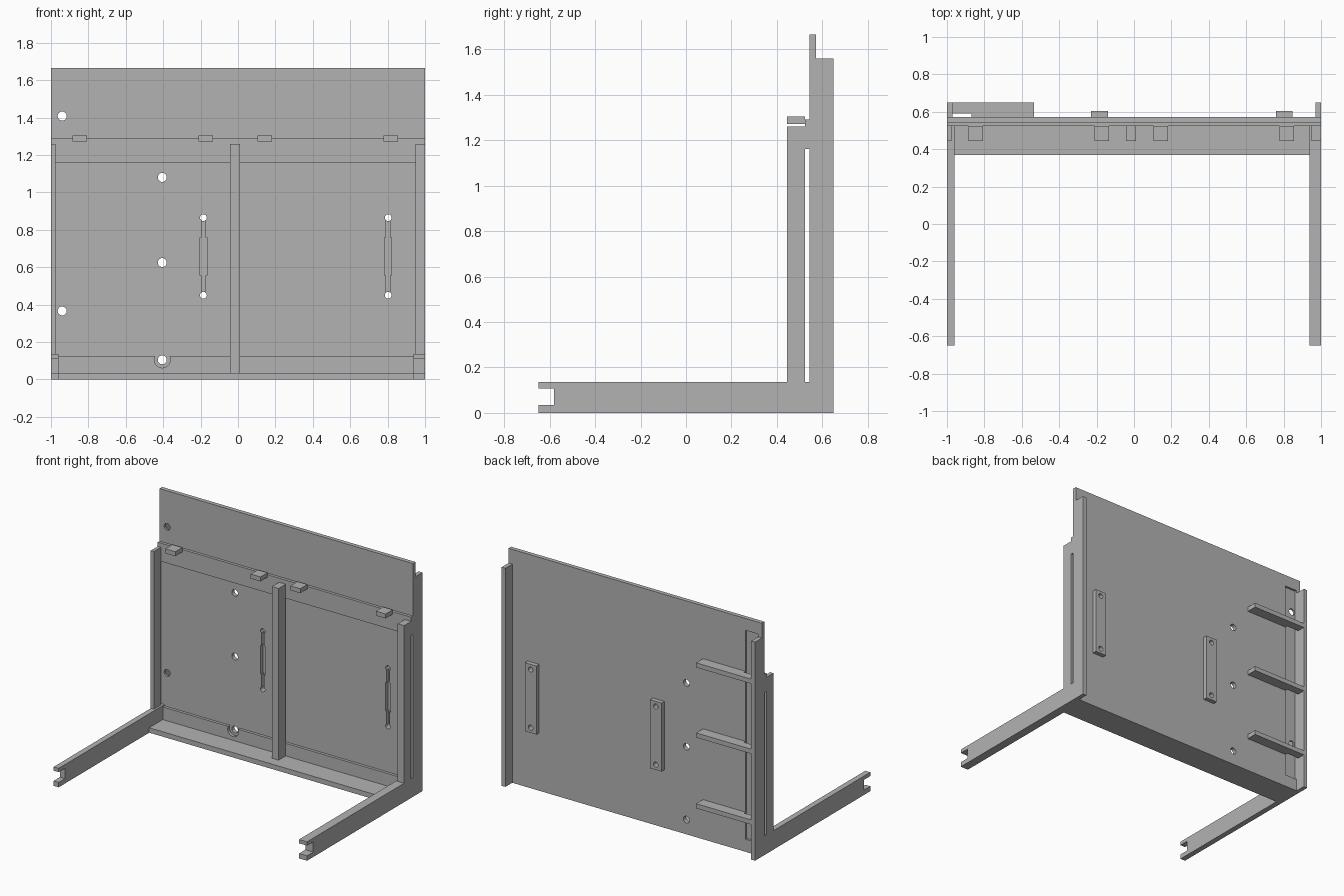
import bpy, bmesh
from mathutils import Matrix, Vector

cube = bpy.data.objects.get("Cube")
if cube:
    bpy.data.objects.remove(cube, do_unlink=True)

grey = bpy.data.materials.new("plain grey")
grey.use_nodes = True
COLOUR = (0.45, 0.45, 0.45, 1)
grey.diffuse_color = COLOUR
grey.node_tree.nodes["Principled BSDF"].inputs["Base Color"].default_value = COLOUR


def finish(name, bm):
    bmesh.ops.recalc_face_normals(bm, faces=bm.faces)
    mesh = bpy.data.meshes.new(name)
    bm.to_mesh(mesh)
    bm.free()
    mesh.materials.append(grey)
    ob = bpy.data.objects.new(name, mesh)
    bpy.context.collection.objects.link(ob)
    return ob


def box(name, x, y, z):
    bm = bmesh.new()
    bmesh.ops.create_cube(bm, size=1)
    for v in bm.verts:
        v.co = [lo + (c + 0.5) * (hi - lo) for c, (lo, hi) in zip(v.co, (x, y, z))]
    return finish(name, bm)


def prism(name, points, depth):
    """Extrude an outline of 3D points along a depth vector."""
    bm = bmesh.new()
    face = bm.faces.new([bm.verts.new(p) for p in points])
    top = bmesh.ops.extrude_face_region(bm, geom=[face])["geom"]
    verts = [g for g in top if isinstance(g, bmesh.types.BMVert)]
    bmesh.ops.translate(bm, verts=verts, vec=Vector(depth))
    return finish(name, bm)


def rod(x, z, r):
    """Round cutter running front to back."""
    bm = bmesh.new()
    bmesh.ops.create_cone(bm, cap_ends=True, segments=32, radius1=r, radius2=r, depth=0.6,
                          matrix=Matrix.Translation((x, 0.55, z)) @ Matrix.Rotation(1.570796, 4, 'X'))
    return finish("cutter", bm)


def cut(target, cutter):
    cutter.hide_render = True
    mod = target.modifiers.new("cut", 'BOOLEAN')
    mod.operation, mod.solver, mod.object = 'DIFFERENCE', 'EXACT', cutter
    bpy.context.view_layer.objects.active = target
    bpy.ops.object.modifier_apply(modifier=mod.name)
    bpy.data.objects.remove(cutter, do_unlink=True)


BAR, FRONT, BACK, REAR = 0.523, 0.543, 0.573, 0.65   # depth layers
POST = 0.444
HOLE, SCREW = 0.024, 0.018
HANDLES = (-0.185, 0.803)
HANDLE_Z = (0.45, 0.865)

# Main panel with through holes, a recessed strip and handle slots
panel = box("main_panel", (-1, 1), (FRONT, BACK), (0, 1.665))
cut(panel, box("cutter", (-0.97, -0.87), (0.558, 0.7), (0.09, 1.58)))
for x, z in ((-0.94, 1.408), (-0.94, 0.366), (-0.405, 1.08), (-0.405, 0.625), (-0.405, 0.105)):
    cut(panel, rod(x, z, HOLE))
for x in HANDLES:
    cut(panel, box("cutter", (x - 0.011, x + 0.011), (0.3, 0.8), HANDLE_Z))
    cut(panel, box("cutter", (x - 0.019, x + 0.019), (0.3, 0.8), (0.555, 0.76)))
    for z in HANDLE_Z:
        cut(panel, rod(x, z, SCREW))

# Backing plates behind the handle slots
for x in HANDLES:
    plate = box("handle_backing_plate", (x - 0.045, x + 0.045), (BACK, 0.605), (0.413, 0.902))
    for z in HANDLE_Z:
        cut(plate, rod(x, z, SCREW))

# Cross bars on the front of the panel
box("upper_bar", (-1, 1), (BAR, FRONT), (1.16, 1.29))
lower = box("lower_bar", (-0.96, 0.937), (BAR, FRONT), (0.035, 0.125))
cut(lower, rod(-0.405, 0.105, 0.043))

# Floor ledge
box("floor_ledge", (-0.96, 0.937), (0.37, FRONT), (0, 0.035))

# Each side: notched floor arm, upright post and rear flange
for side, arm, post, flange in (("right", (-1, -0.96), (-1, -0.975), (-1, -0.97)),
                                ("left", (0.937, 1), (0.95, 1), (0.97, 1))):
    outline = [(-0.65, 0), (FRONT, 0), (FRONT, 0.135), (-0.65, 0.135),
               (-0.65, 0.108), (-0.58, 0.108), (-0.58, 0.035), (-0.65, 0.035)]
    prism(side + "_floor_arm", [(arm[0], y, z) for y, z in outline], (arm[1] - arm[0], 0, 0))
    box(side + "_post", post, (POST, BAR), (0.135, 1.26))
    box(side + "_rear_flange", flange, (BACK, REAR), (0, 1.56))
box("centre_post", (-0.043, 0.01), (POST, BAR), (0.035, 1.26))

# Small tabs along the upper bar
for x in (-0.845, -0.172, 0.142, 0.816):
    box("top_tab", (x - 0.039, x + 0.039), (POST, BAR), (1.272, 1.304))

# Rear brackets, relieved where they cross the recessed strip
for z in (1.255, 0.755, 0.25):
    outline = [(-0.97, 0.59), (-0.87, 0.59), (-0.87, BACK), (-0.535, BACK),
               (-0.535, REAR), (-0.97, REAR)]
    prism("rear_bracket", [(x, y, z) for x, y in outline], (0, 0, 0.033))
